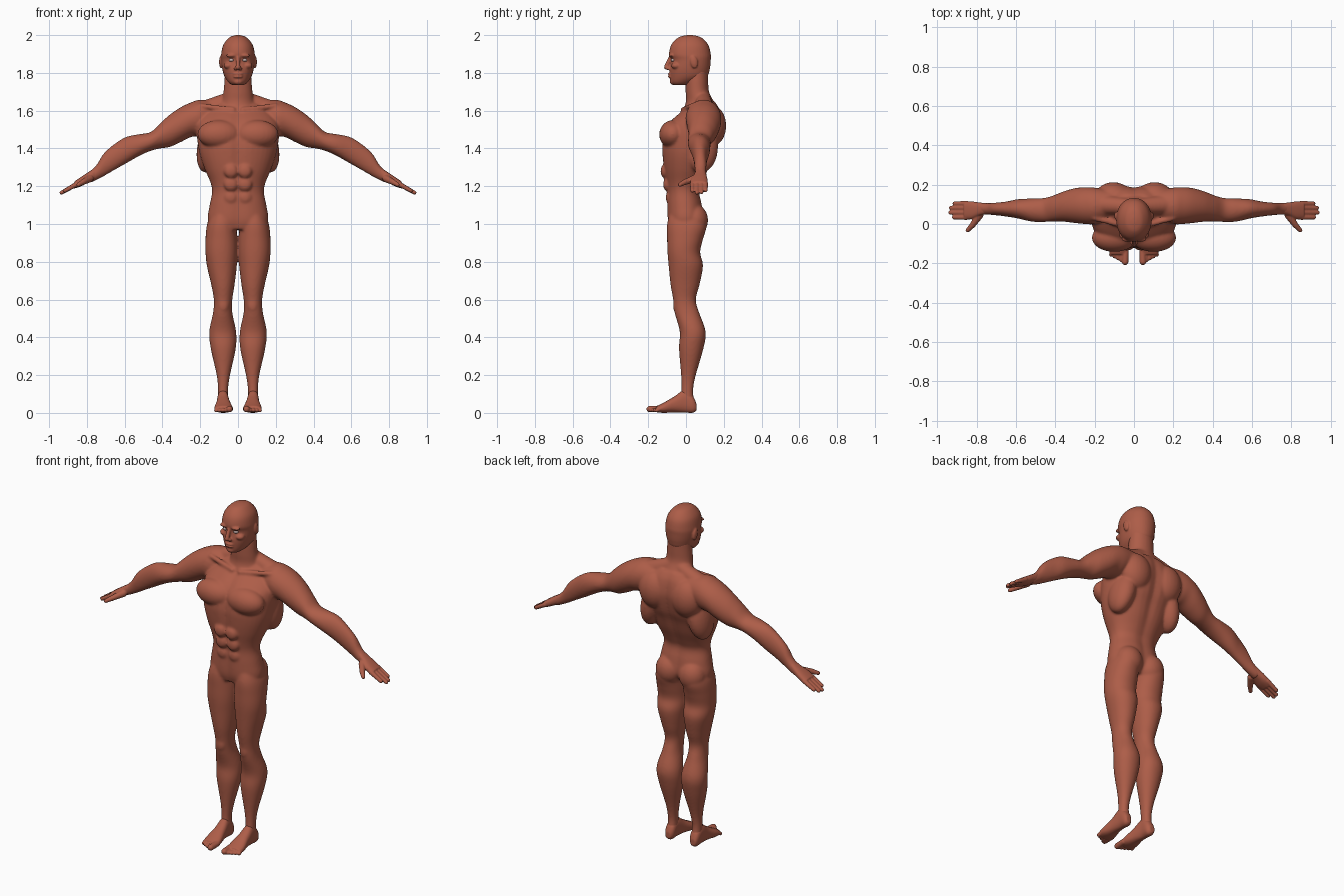
import bpy, bmesh
from math import sin, cos, pi, exp, copysign
from mathutils import Vector, Matrix

default_cube = bpy.data.objects.get("Cube")
if default_cube:
    bpy.data.objects.remove(default_cube, do_unlink=True)


def make_material(name, colour):
    material = bpy.data.materials.new(name)
    material.use_nodes = True
    material.diffuse_color = (*colour, 1)
    shader = material.node_tree.nodes["Principled BSDF"]
    shader.inputs["Base Color"].default_value = (*colour, 1)
    shader.inputs["Roughness"].default_value = 0.6
    return material


skin = make_material("terracotta skin", (0.42, 0.11, 0.065))
eye_white = make_material("pale eye", (0.55, 0.42, 0.40))


def interpolate(rows, steps=5):
    """Smooth the section list with a Catmull-Rom spline."""
    rows = [Vector(row) for row in rows]
    padded = [rows[0], *rows, rows[-1]]
    for a, b, c, d in zip(padded, padded[1:], padded[2:], padded[3:]):
        for step in range(steps):
            t = step / steps
            yield (b * 2 + (c - a) * t + (a * 2 - b * 5 + c * 4 - d) * t ** 2
                   + (b * 3 - a - c * 3 + d) * t ** 3) / 2
    yield rows[-1]


def loft(bm, axis, rows, power=2.0, groove=0.0, sides=40):
    """Skin sections (position, low, high, low, high) along an axis."""
    place = {"x": lambda t, a, b: (t, a, b),
             "y": lambda t, a, b: (a, t, b),
             "z": lambda t, a, b: (a, b, t)}[axis]
    rings = []
    for t, a0, a1, b0, b1 in interpolate(rows):
        ring = []
        for i in range(sides):
            angle = 2 * pi * i / sides
            u, v = (copysign(abs(w) ** (2 / power), w) for w in (cos(angle), sin(angle)))
            a = (a0 + a1) / 2 + (a1 - a0) / 2 * u
            v *= 1 - groove * exp(-(a / 0.03) ** 2)
            b = (b0 + b1) / 2 + (b1 - b0) / 2 * v
            ring.append(bm.verts.new(place(t, a, b)))
        rings.append(ring)
    for low, high in zip(rings, rings[1:]):
        for i in range(sides):
            j = (i + 1) % sides
            bm.faces.new((low[i], low[j], high[j], high[i]))
    bm.faces.new(rings[0])
    bm.faces.new(rings[-1])


def blob(bm, centre, size, tilt=0.0, axis="X"):
    matrix = Matrix.Translation(centre) @ Matrix.Rotation(tilt, 4, axis) @ Matrix.Diagonal((*size, 1))
    bmesh.ops.create_uvsphere(bm, u_segments=24, v_segments=16, radius=1, matrix=matrix)


def limb(bm, start, end, r0, r1):
    """Tapered capsule between two points."""
    start, end = Vector(start), Vector(end)
    span = end - start
    turn = span.to_track_quat("Z", "Y").to_matrix().to_4x4()
    bmesh.ops.create_cone(bm, cap_ends=True, segments=20, radius1=r0, radius2=r1, depth=span.length,
                          matrix=Matrix.Translation((start + end) / 2) @ turn)
    blob(bm, start, (r0, r0, r0))
    blob(bm, end, (r1, r1, r1))


def mirror(bm):
    copy = bmesh.ops.duplicate(bm, geom=bm.verts[:] + bm.edges[:] + bm.faces[:])
    for item in copy["geom"]:
        if isinstance(item, bmesh.types.BMVert):
            item.co.x *= -1


def finish(name, bm, material, voxel=0.0, relax=0):
    bmesh.ops.recalc_face_normals(bm, faces=bm.faces[:])
    for face in bm.faces:
        face.smooth = True
    mesh = bpy.data.meshes.new(name)
    bm.to_mesh(mesh)
    bm.free()
    mesh.materials.append(material)
    obj = bpy.data.objects.new(name, mesh)
    bpy.context.collection.objects.link(obj)
    if voxel:
        fuse = obj.modifiers.new("fuse", "REMESH")
        fuse.mode = "VOXEL"
        fuse.voxel_size = voxel
        fuse.use_smooth_shade = True
        soften = obj.modifiers.new("soften", "SMOOTH")
        soften.factor = 0.5
        soften.iterations = relax


# Body: legs
body = bmesh.new()
loft(body, "z", [
    (1.08, .02, .13, -.08, .08), (1, .01, .163, -.1, .11), (.92, .004, .172, -.1, .09),
    (.85, .004, .172, -.098, .075), (.78, .006, .165, -.092, .09), (.68, .018, .142, -.082, .072),
    (.6, .03, .128, -.068, .052), (.53, .03, .132, -.06, .07), (.43, .01, .152, -.033, .104),
    (.34, .012, .144, -.037, .092), (.2, .042, .113, -.026, .052), (.12, .053, .106, -.024, .038),
    (.05, .05, .108, -.03, .045)], power=2.1)
blob(body, (.078, -.047, .57), (.03, .022, .045))
blob(body, (.075, .045, 1.02), (.078, .072, .085))

# Body: arms
loft(body, "x", [
    (.12, .03, .17, 1.52, 1.65), (.2, 0, .185, 1.47, 1.658), (.25, 0, .187, 1.46, 1.643),
    (.3, .005, .182, 1.435, 1.62), (.36, .012, .165, 1.408, 1.58), (.41, .013, .145, 1.4, 1.535),
    (.46, .01, .132, 1.388, 1.488), (.52, .012, .13, 1.362, 1.476), (.59, .028, .126, 1.322, 1.462),
    (.65, .038, .114, 1.288, 1.427), (.71, .045, .108, 1.253, 1.375), (.75, .047, .107, 1.232, 1.312),
    (.79, .046, .11, 1.215, 1.275)])

# Body: paired muscles of the chest, back and shoulders
blob(body, (.1, -.07, 1.475), (.115, .072, .075), -.2)
blob(body, (.15, .08, 1.41), (.065, .09, .14), -.2, "Y")
blob(body, (.105, .135, 1.52), (.095, .078, .11))
limb(body, (.03, .09, 1.665), (.2, .1, 1.59), .04, .055)
limb(body, (.025, -.015, 1.605), (.2, .03, 1.625), .014, .014)
for height in (1.14, 1.21, 1.28):
    blob(body, (.037, -.085 - (height - 1.14) / 5, height), (.037, .022, .037))
mirror(body)

# Body: torso and neck
loft(body, "z", [(z, -half, half, front, back) for z, half, front, back in (
    (1.65, .1, .03, .155), (1.61, .16, -.01, .18), (1.55, .21, -.08, .195), (1.5, .22, -.115, .195),
    (1.42, .212, -.13, .175), (1.36, .2, -.128, .148), (1.29, .176, -.12, .122), (1.22, .146, -.107, .09),
    (1.17, .137, -.1, .074), (1.1, .15, -.102, .088), (1.02, .16, -.1, .095), (.97, .12, -.085, .06))],
    power=2.2, groove=.09)
loft(body, "z", [(z, -half, half, front, back) for z, half, front, back in (
    (1.83, .068, .01, .118), (1.76, .072, -.002, .118), (1.7, .077, -.002, .122),
    (1.64, .09, -.002, .15), (1.57, .12, -.03, .17))])
finish("body", body, skin, .0065, 10)

# Head: ears, brows and cheeks
head = bmesh.new()
blob(head, (.09, .042, 1.858), (.01, .02, .034), .2)
blob(head, (.034, -.077, 1.892), (.03, .014, .01))
blob(head, (.05, -.052, 1.838), (.026, .026, .018))
blob(head, (.012, -.093, 1.823), (.01, .012, .009))
mirror(head)

# Head: skull, nose, lips and chin
loft(head, "z", [(z, -half, half, front, back) for z, half, front, back in (
    (2, .012, .005, .035), (1.988, .045, -.04, .08), (1.95, .077, -.077, .117), (1.9, .089, -.09, .131),
    (1.868, .089, -.079, .131), (1.82, .083, -.086, .126), (1.78, .071, -.085, .11),
    (1.75, .05, -.08, .05), (1.735, .03, -.066, .01))], power=2.1)
limb(head, (0, -.083, 1.882), (0, -.104, 1.83), .01, .013)
for height in (1.793, 1.78):
    blob(head, (0, -.082, height), (.026, .014, .007))
blob(head, (0, -.066, 1.754), (.026, .02, .018))
finish("head", head, skin, .0045, 4)

# Eyes
eyes = bmesh.new()
blob(eyes, (.034, -.067, 1.868), (.014, .013, .009))
mirror(eyes)
finish("eyes", eyes, eye_white)

# Hands: palm, four fingers and thumb
hands = bmesh.new()
loft(hands, "x", [
    (.755, .049, .105, 1.236, 1.3), (.79, .04, .11, 1.22, 1.276),
    (.83, .024, .115, 1.2, 1.25), (.865, .026, .113, 1.188, 1.226)], power=2.4)
for y, tip in ((.034, .925), (.058, .944), (.082, .94), (.104, .922)):
    limb(hands, (.85, y, 1.213), (tip - .01, y, 1.213 - (tip - .86) * .56), .0135, .0105)
limb(hands, (.785, .045, 1.24), (.82, -.005, 1.222), .02, .015)
limb(hands, (.82, -.005, 1.222), (.845, -.032, 1.208), .015, .011)
mirror(hands)
finish("hands", hands, skin, .004, 3)

# Feet: sole, instep and five toes
feet = bmesh.new()
loft(feet, "y", [
    (.055, .066, .098, .012, .05), (.035, .052, .108, 0, .09), (-.01, .05, .11, .002, .12),
    (-.06, .042, .114, .003, .088), (-.115, .03, .124, 0, .056), (-.155, .03, .122, .003, .036)],
    power=2.3)
for toe in range(5):
    radius = .017 if toe == 0 else .0115 - toe * .0004
    x = .045 + toe * .018
    limb(feet, (x - .002, -.135, .022), (x, -.192 + toe * .009, radius + .003), radius, radius)
mirror(feet)
finish("feet", feet, skin, .004, 3)
